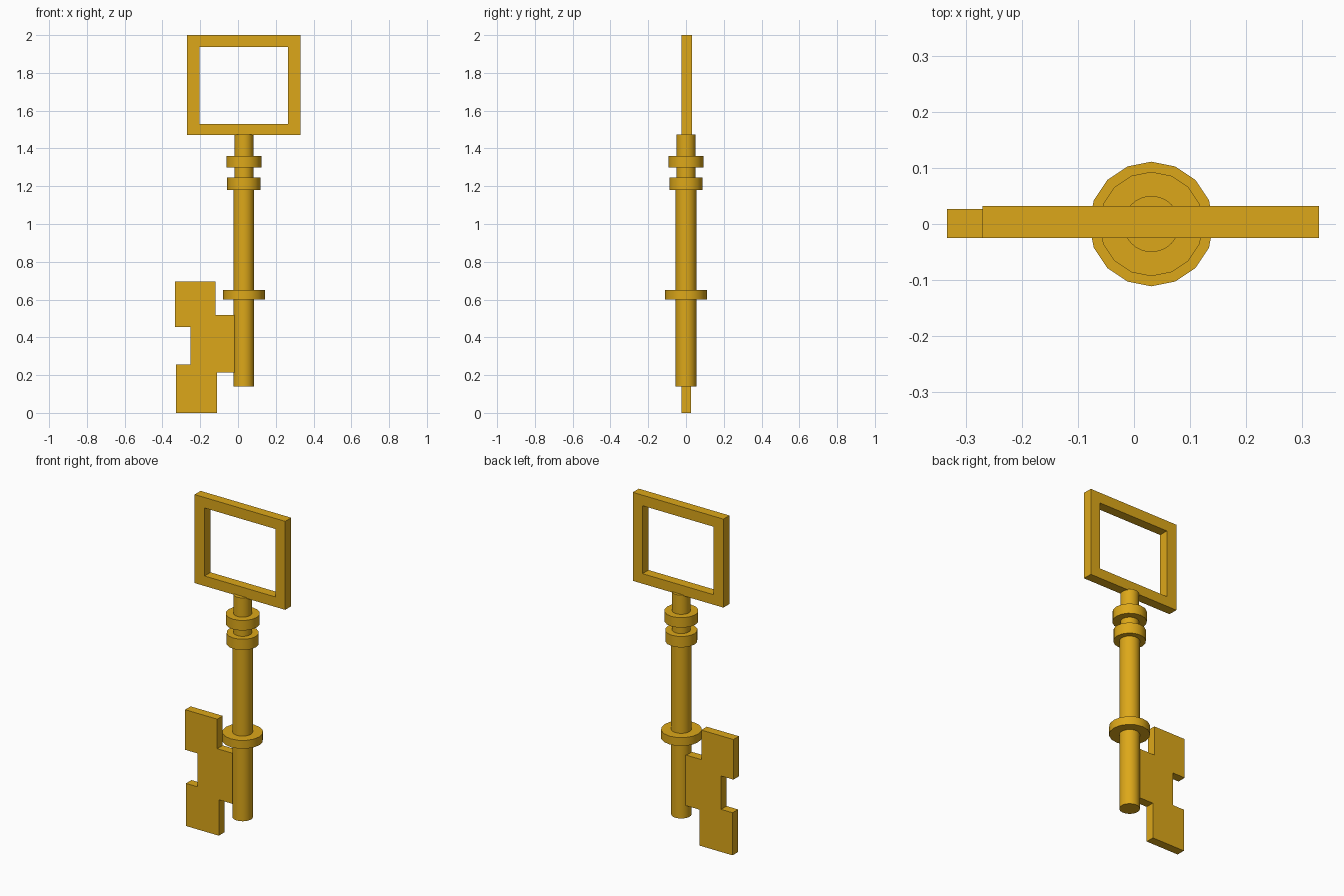
import bpy, bmesh
from mathutils import Matrix

if "Cube" in bpy.data.objects:
    bpy.data.objects.remove(bpy.data.objects["Cube"])

gold = bpy.data.materials.new("gold")
gold.diffuse_color = (0.72, 0.39, 0.01, 1)
gold.use_nodes = True
gold.node_tree.nodes["Principled BSDF"].inputs["Base Color"].default_value = gold.diffuse_color
CX = 0.031  # axis of the shaft


def finish(bm, name):
    bmesh.ops.recalc_face_normals(bm, faces=bm.faces)
    me = bpy.data.meshes.new(name)
    bm.to_mesh(me)
    bm.free()
    ob = bpy.data.objects.new(name, me)
    bpy.context.collection.objects.link(ob)
    me.materials.append(gold)
    return ob


def rod(name, r, z0, z1, sides):
    bm = bmesh.new()
    bmesh.ops.create_cone(bm, cap_ends=True, segments=sides, radius1=r, radius2=r,
                          depth=z1 - z0,
                          matrix=Matrix.Translation((CX, 0, (z0 + z1) / 2)))
    for f in bm.faces:
        f.smooth = len(f.verts) == 4
    for e in bm.edges:
        e.smooth = all(len(f.verts) == 4 for f in e.link_faces)
    return finish(bm, name)


def extrude(bm, faces, y0, y1):
    # give flat faces lying at y0 a thickness up to y1
    out = bmesh.ops.extrude_face_region(bm, geom=faces, use_keep_orig=True)
    verts = [g for g in out["geom"] if isinstance(g, bmesh.types.BMVert)]
    bmesh.ops.translate(bm, verts=verts, vec=(0, y1 - y0, 0))


# Handle: rectangular frame
def rect(x0, x1, z0, z1):
    return [(x0, z0), (x1, z0), (x1, z1), (x0, z1)]


bm = bmesh.new()
y0, y1 = -0.025, 0.032
outer, inner = [[bm.verts.new((x, y0, z)) for x, z in r] for r in
                (rect(-0.27, 0.33, 1.47, 2.0), rect(-0.204, 0.266, 1.53, 1.937))]
faces = [bm.faces.new((outer[i], outer[(i + 1) % 4], inner[(i + 1) % 4], inner[i]))
         for i in range(4)]
extrude(bm, faces, y0, y1)
finish(bm, "handle_frame")

# Shaft, neck and collars
rod("shaft", 0.055, 0.14, 1.20, 32)
rod("neck", 0.05, 1.19, 1.475, 32)
for name, r, z0, z1 in (("lower_collar", 0.111, 0.60, 0.65),
                        ("middle_collar", 0.088, 1.18, 1.245),
                        ("upper_collar", 0.093, 1.30, 1.36)):
    rod(name, r, z0, z1, 16)

# Bit: stepped flat plate
profile = [(-0.333, 0.695), (-0.12, 0.695), (-0.12, 0.518), (-0.01, 0.518),
           (-0.01, 0.215), (-0.11, 0.215), (-0.11, 0), (-0.327, 0),
           (-0.327, 0.255), (-0.252, 0.255), (-0.252, 0.455), (-0.333, 0.455)]
bm = bmesh.new()
y0, y1 = -0.025, 0.027
face = bm.faces.new([bm.verts.new((x, y0, z)) for x, z in profile])
extrude(bm, [face], y0, y1)
finish(bm, "bit")
